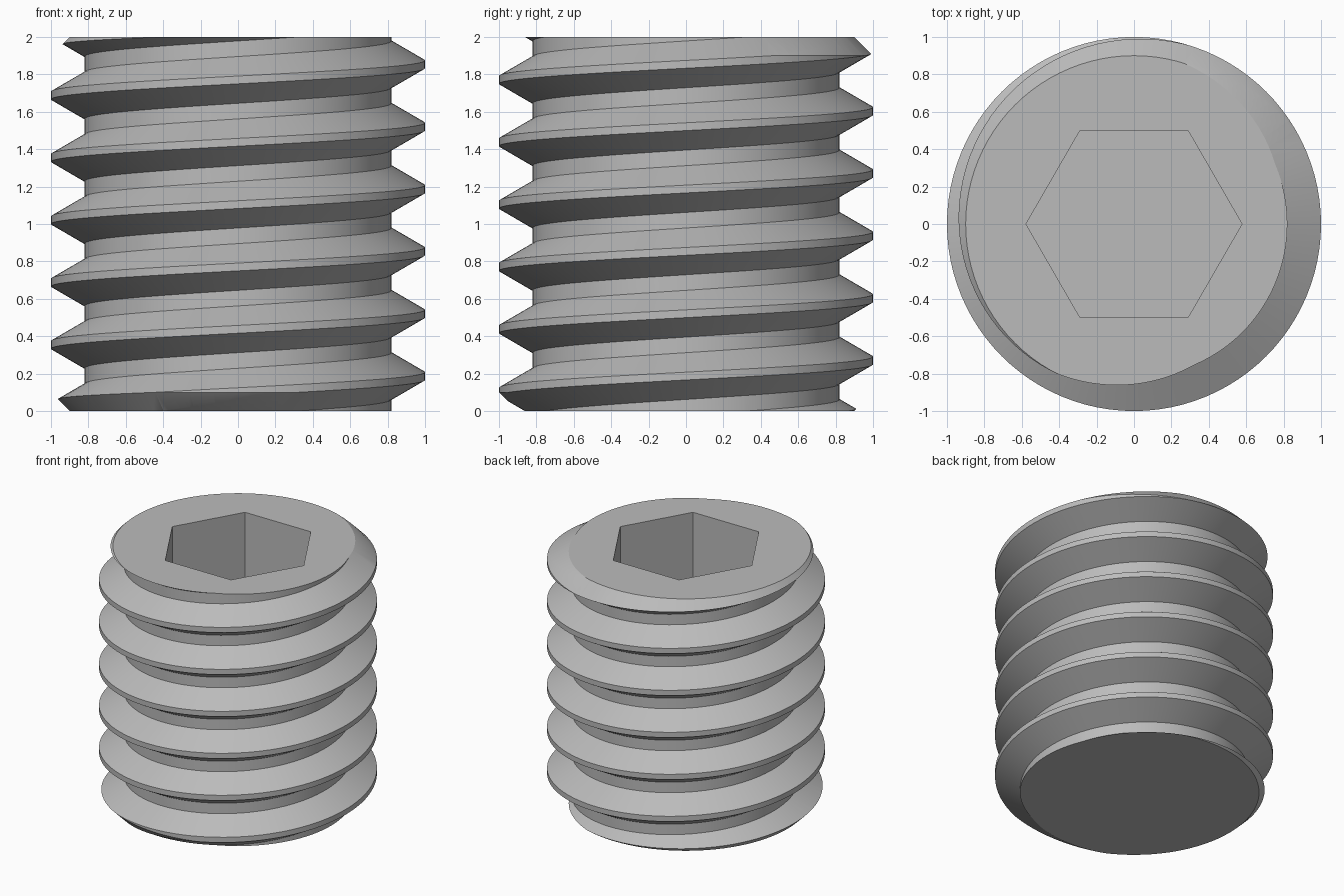
import bpy, bmesh
from math import cos, sin, pi, radians

if "Cube" in bpy.data.objects:
    bpy.data.objects.remove(bpy.data.objects["Cube"])

HEIGHT = 2.0
PITCH = HEIGHT / 6
CREST_R, ROOT_R = 1.0, 0.82
CREST_Z = 0.187          # height of the lowest crest on the +x side
END_R = 0.9              # radius of the chamfered ends
SOCKET_R, SOCKET_DEPTH = 1 / 3 ** 0.5, 1.0
SEGMENTS = 96

steel = bpy.data.materials.new("plain_steel_grey")
steel.use_nodes = True
grey = (0.5, 0.5, 0.5, 1)
steel.diffuse_color = grey
steel.node_tree.nodes["Principled BSDF"].inputs["Base Color"].default_value = grey


def finish(name, bm):
    bmesh.ops.recalc_face_normals(bm, faces=bm.faces)
    mesh = bpy.data.meshes.new(name)
    bm.to_mesh(mesh)
    bm.free()
    mesh.materials.append(steel)
    obj = bpy.data.objects.new(name, mesh)
    bpy.context.collection.objects.link(obj)
    return obj


def prism(name, rings, sides):
    """Stack of regular polygons given as (radius, z), capped at both ends."""
    bm = bmesh.new()
    loops = [[bm.verts.new((r * cos(2 * pi * i / sides), r * sin(2 * pi * i / sides), z))
              for i in range(sides)] for r, z in rings]
    for a, b in zip(loops, loops[1:]):
        for i in range(sides):
            j = (i + 1) % sides
            bm.faces.new((a[i], a[j], b[j], b[i]))
    bm.faces.new(loops[0])
    bm.faces.new(loops[-1])
    return finish(name, bm)


def thread(name):
    """Over-long helical thread; each turn joins the next one a pitch higher."""
    crest, flank = PITCH / 16, PITCH * 3 / 8
    turn = [(CREST_R, -crest), (CREST_R, crest), (ROOT_R, flank), (ROOT_R, PITCH - flank)]
    n = len(turn)
    profile = [(r, CREST_Z + z + k * PITCH) for k in range(-3, 9) for r, z in turn]
    bm = bmesh.new()
    columns = []
    for i in range(SEGMENTS):
        a = 2 * pi * i / SEGMENTS
        columns.append([bm.verts.new((r * cos(a), r * sin(a), z + PITCH * i / SEGMENTS))
                        for r, z in profile])
    # the last column meets the first one shifted by one whole turn
    top_of_turn = [bm.verts.new((r, 0, z + PITCH)) for r, z in profile[-n:]]
    columns.append(columns[0][n:] + top_of_turn)
    for a, b in zip(columns, columns[1:]):
        for j in range(len(profile) - 1):
            bm.faces.new((a[j], b[j], b[j + 1], a[j + 1]))
    # close both stepped ends with fans
    rim = [e for e in bm.edges if e.is_boundary]
    for upper in (False, True):
        edges = [e for e in rim if (e.verts[0].co.z > HEIGHT / 2) == upper]
        heights = [v.co.z for e in edges for v in e.verts]
        centre = bm.verts.new((0, 0, (min(heights) + max(heights)) / 2))
        for e in edges:
            bm.faces.new((e.verts[0], e.verts[1], centre))
    return finish(name, bm)


def cut(target, cutter, operation):
    mod = target.modifiers.new(cutter.name, "BOOLEAN")
    mod.operation = operation
    mod.solver = "EXACT"
    mod.object = cutter
    bpy.context.view_layer.objects.active = target
    bpy.ops.object.modifier_apply(modifier=mod.name)
    bpy.data.objects.remove(cutter)


# Threaded shank, trimmed to length with chamfered ends
screw = thread("threaded_shank")
SLOPE = 0.3
blank = prism("chamfered_blank", [(END_R, 0), (END_R + SLOPE, SLOPE),
                                  (END_R + SLOPE, HEIGHT - SLOPE), (END_R, HEIGHT)], SEGMENTS)
cut(screw, blank, "INTERSECT")

# Hexagonal drive socket in the top
socket = prism("hex_socket", [(SOCKET_R, HEIGHT - SOCKET_DEPTH), (SOCKET_R, HEIGHT + 0.2)], 6)
cut(screw, socket, "DIFFERENCE")

# Smooth flanks with crisp thread edges
bpy.ops.object.select_all(action="DESELECT")
screw.select_set(True)
bpy.context.view_layer.objects.active = screw
bpy.ops.object.shade_smooth_by_angle(angle=radians(20))
